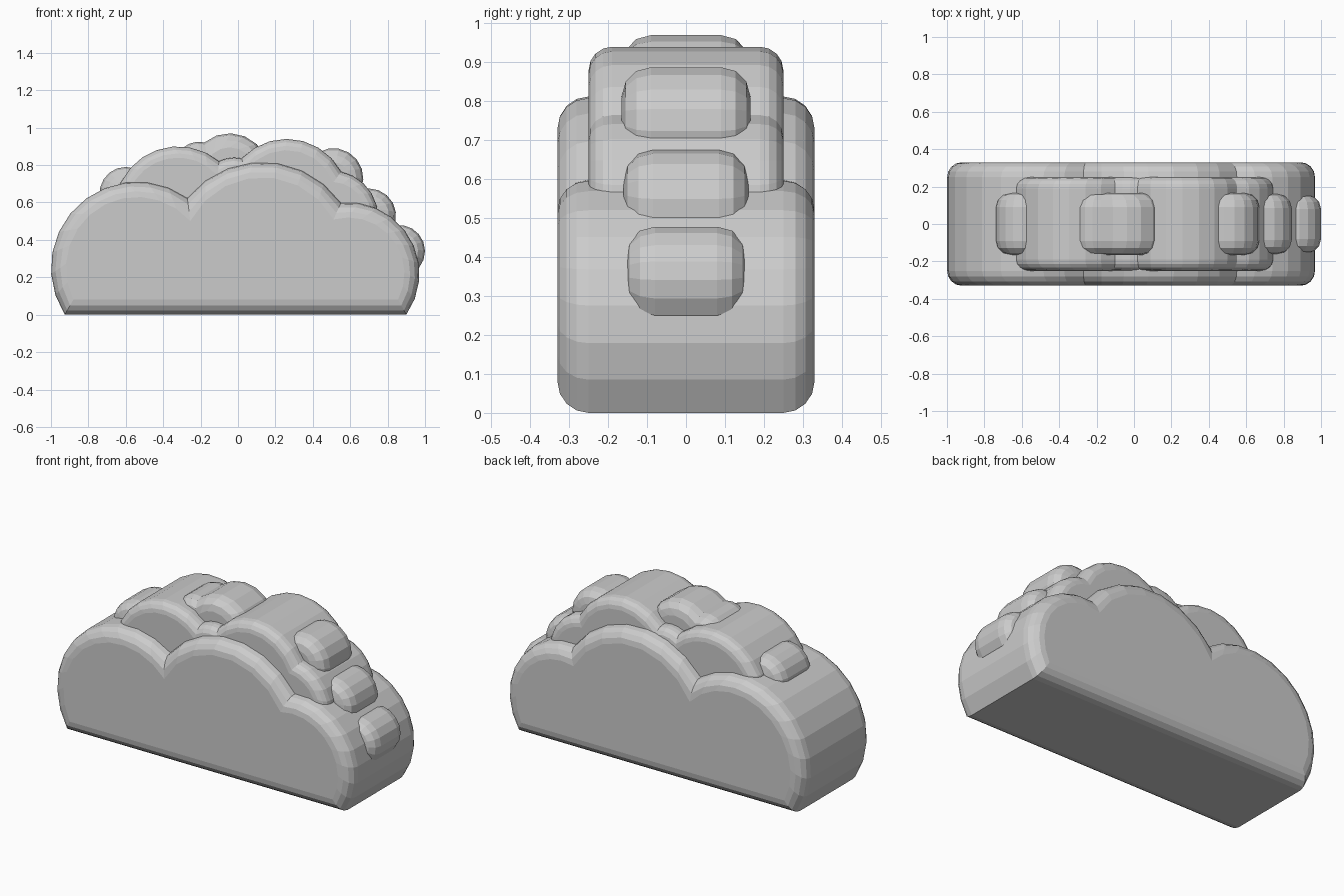
import bpy, bmesh
from math import sin, cos, atan2, sqrt, pi, radians, hypot

if "Cube" in bpy.data.objects:
    bpy.data.objects.remove(bpy.data.objects["Cube"])


def upper_crossing(a, b):
    """Upper crossing point of two circles given as (x, z, r)."""
    dx, dz = b[0] - a[0], b[1] - a[1]
    d = hypot(dx, dz)
    t = (a[2] ** 2 - b[2] ** 2 + d * d) / (2 * d)
    h = sqrt(max(a[2] ** 2 - t * t, 0))
    return a[0] + (t * dx - h * dz) / d, a[1] + (t * dz + h * dx) / d


def spans(lobes, floor):
    """Start and end angle of the exposed arc of each lobe, left to right."""
    def floor_point(c, side):
        return c[0] + side * sqrt(max(c[2] ** 2 - (floor - c[1]) ** 2, 0)), floor
    joints = [floor_point(lobes[0], -1)]
    joints += [upper_crossing(a, b) for a, b in zip(lobes, lobes[1:])]
    joints += [floor_point(lobes[-1], 1)]
    result = []
    for c, p, q in zip(lobes, joints, joints[1:]):
        # measured from straight up, clockwise
        result.append((atan2(p[0] - c[0], p[1] - c[1]), atan2(q[0] - c[0], q[1] - c[1])))
    return result


def cloud_layer(name, lobes, floor, half_depth, bevel, step=15, rounds=4):
    """Scalloped slab with rounded front and back rims."""
    counts = [max(3, round((b - a) / radians(step))) for a, b in spans(lobes, floor)]

    def outline(inset):
        small = [(x, z, r - inset) for x, z, r in lobes]
        pts = []
        for c, (a, b), n in zip(small, spans(small, floor + inset), counts):
            first = 1 if pts else 0
            for i in range(first, n + 1):
                t = a + (b - a) * i / n
                pts.append((c[0] + c[2] * sin(t), c[1] + c[2] * cos(t)))
        return pts

    front = [(bevel * (1 - cos(k / rounds * pi / 2)),
              -half_depth + bevel * (1 - sin(k / rounds * pi / 2)))
             for k in range(rounds, -1, -1)]
    stations = front + [(d, -y) for d, y in reversed(front)]
    bm = bmesh.new()
    rings = [[bm.verts.new((x, y, z)) for x, z in outline(d)] for d, y in stations]
    for r, s in zip(rings, rings[1:]):
        for i in range(len(r)):
            j = (i + 1) % len(r)
            bm.faces.new((r[i], r[j], s[j], s[i]))
    bm.faces.new(rings[0])
    bm.faces.new(rings[-1])
    bmesh.ops.recalc_face_normals(bm, faces=bm.faces)
    mesh = bpy.data.meshes.new(name)
    bm.to_mesh(mesh)
    bm.free()
    obj = bpy.data.objects.new(name, mesh)
    bpy.context.collection.objects.link(obj)
    return obj


# Wide lower body
cloud_layer("lower_body", [(-.54, .25, .46), (.13, .30, .515), (.59, .22, .38)], 0, .33, .08)

# Narrower upper body
cloud_layer("upper_body", [(-.32, .56, .34), (-.02, .66, .18), (.26, .61, .33), (.50, .52, .25)],
            .45, .25, .06)

# Small puffs poking out around the rim
puffs = {
    "top_puff": ([(-.21, .80, .125), (-.045, .76, .21)], .70, .165),
    "left_puff": ([(-.60, .65, .14)], .55, .165),
    "upper_right_puff": ([(.51, .73, .16)], .62, .165),
    "middle_right_puff": ([(.70, .53, .145)], .45, .16),
    "lower_right_puff": ([(.86, .34, .14)], .22, .155),
}
for name, (lobes, floor, half) in puffs.items():
    cloud_layer(name, lobes, floor, half, .075, step=20, rounds=3)
